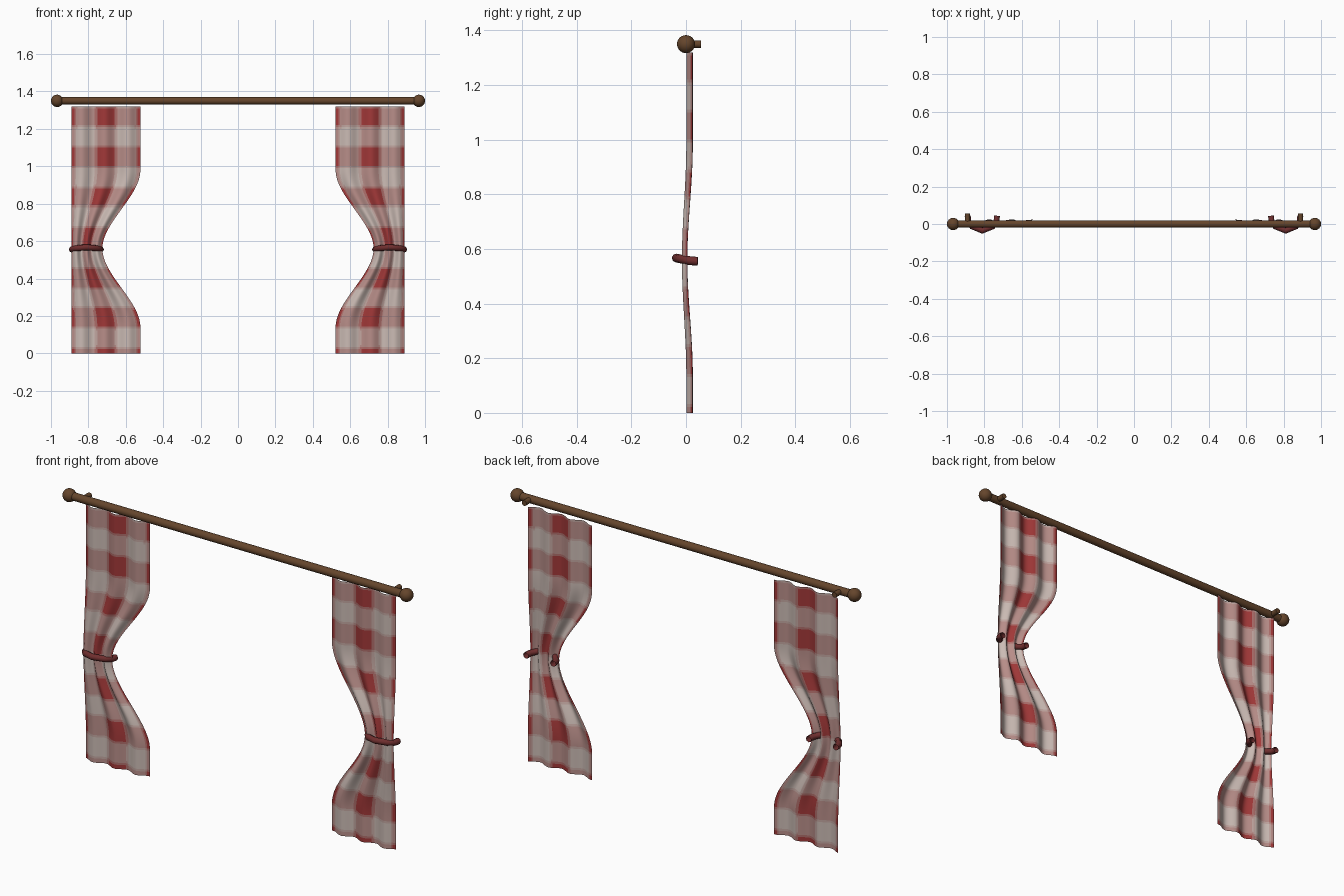
import bpy, bmesh, math
from mathutils import Vector

if "Cube" in bpy.data.objects:
    bpy.data.objects.remove(bpy.data.objects["Cube"])


def material(name, col):
    m = bpy.data.materials.new(name)
    m.diffuse_color = (*col, 1)
    m.use_nodes = True
    m.node_tree.nodes["Principled BSDF"].inputs["Base Color"].default_value = m.diffuse_color
    return m


wood = material("wood", (0.13, 0.06, 0.025))
cord = material("dark_red", (0.16, 0.028, 0.028))

# Gingham shades, from pale to red
PALE, RED = Vector((0.60, 0.50, 0.46)), Vector((0.36, 0.04, 0.04))
cloth = [material(f"cloth_{i}", PALE.lerp(RED, i / 4)) for i in range(5)]


def finish(ob, name, mat):
    ob.name = name
    ob.data.materials.append(mat)
    bpy.ops.object.shade_smooth_by_angle()
    return ob


def cylinder(name, loc, rot, r, length, mat, sides):
    bpy.ops.mesh.primitive_cylinder_add(vertices=sides, radius=r, depth=length,
                                        location=loc, rotation=rot)
    return finish(bpy.context.object, name, mat)


def stripe(t):
    # soft-edged woven band, 0 = pale, 1 = red
    return min(1, max(0, 0.5 + 1.6 * math.cos(2 * math.pi * t)))


def curtain(name, side, nu=48, nv=120):
    top, waist = 1.32, 0.56
    bm = bmesh.new()
    rows = []
    for j in range(nv + 1):
        z = top * j / nv
        t = min(1, abs(z - waist) / 0.42)
        pinch = 1 - t * t * (3 - 2 * t)
        inner = 0.522 + 0.203 * pinch
        row = []
        for i in range(nu + 1):
            u = i / nu
            x = inner + (0.89 - inner) * u
            y = 0.013 - 0.018 * pinch
            y += (0.012 - 0.002 * pinch) * math.cos(6 * math.pi * (u - 0.35))
            row.append(bm.verts.new((side * x, y, z)))
        rows.append(row)
    for j in range(nv):
        for i in range(nu):
            q = [rows[j][i], rows[j][i + 1], rows[j + 1][i + 1], rows[j + 1][i]]
            f = bm.faces.new(q if side > 0 else q[::-1])
            f.smooth = True
            u, z = (i + 0.5) / nu, top * (j + 0.5) / nv
            shade = stripe((u - 0.5) * 0.368 / 0.22) + stripe((z - 1.05) / 0.215)
            f.material_index = round(shade * 2)
    me = bpy.data.meshes.new(name)
    bm.to_mesh(me)
    bm.free()
    for m in cloth:
        me.materials.append(m)
    bpy.context.collection.objects.link(bpy.data.objects.new(name, me))


def tieback(name, side):
    # open tube that wraps the front, with both ends poking out behind
    half = [(0.078, 0.043, 0.555), (0.076, 0.015, 0.557), (0.055, -0.013, 0.562)]
    pts = [(-x, y, z) for x, y, z in half] + [(0, -0.036, 0.567)] + half[::-1]
    cu = bpy.data.curves.new(name, 'CURVE')
    cu.dimensions = '3D'
    cu.bevel_depth = 0.016
    cu.bevel_resolution = 2
    sp = cu.splines.new('POLY')
    sp.points.add(len(pts) - 1)
    for p, (x, y, z) in zip(sp.points, pts):
        p.co = (side * 0.811 + x, y, z, 1)
    sp.use_smooth = True
    cu.materials.append(cord)
    bpy.context.collection.objects.link(bpy.data.objects.new(name, cu))


# Rod
cylinder("rod", (0, 0, 1.35), (0, math.pi / 2, 0), 0.02, 1.93, wood, 24)

for side, label in ((-1, "left"), (1, "right")):
    # Ball finial and wall bracket
    bpy.ops.mesh.primitive_uv_sphere_add(segments=24, ring_count=14, radius=0.033,
                                         location=(side * 0.967, 0, 1.35))
    finish(bpy.context.object, f"{label}_finial", wood)
    cylinder(f"{label}_bracket", (side * 0.89, 0.0275, 1.35), (math.pi / 2, 0, 0),
             0.014, 0.055, wood, 12)
    # Cloth and its tie
    curtain(f"{label}_curtain", side)
    tieback(f"{label}_tieback", side)
